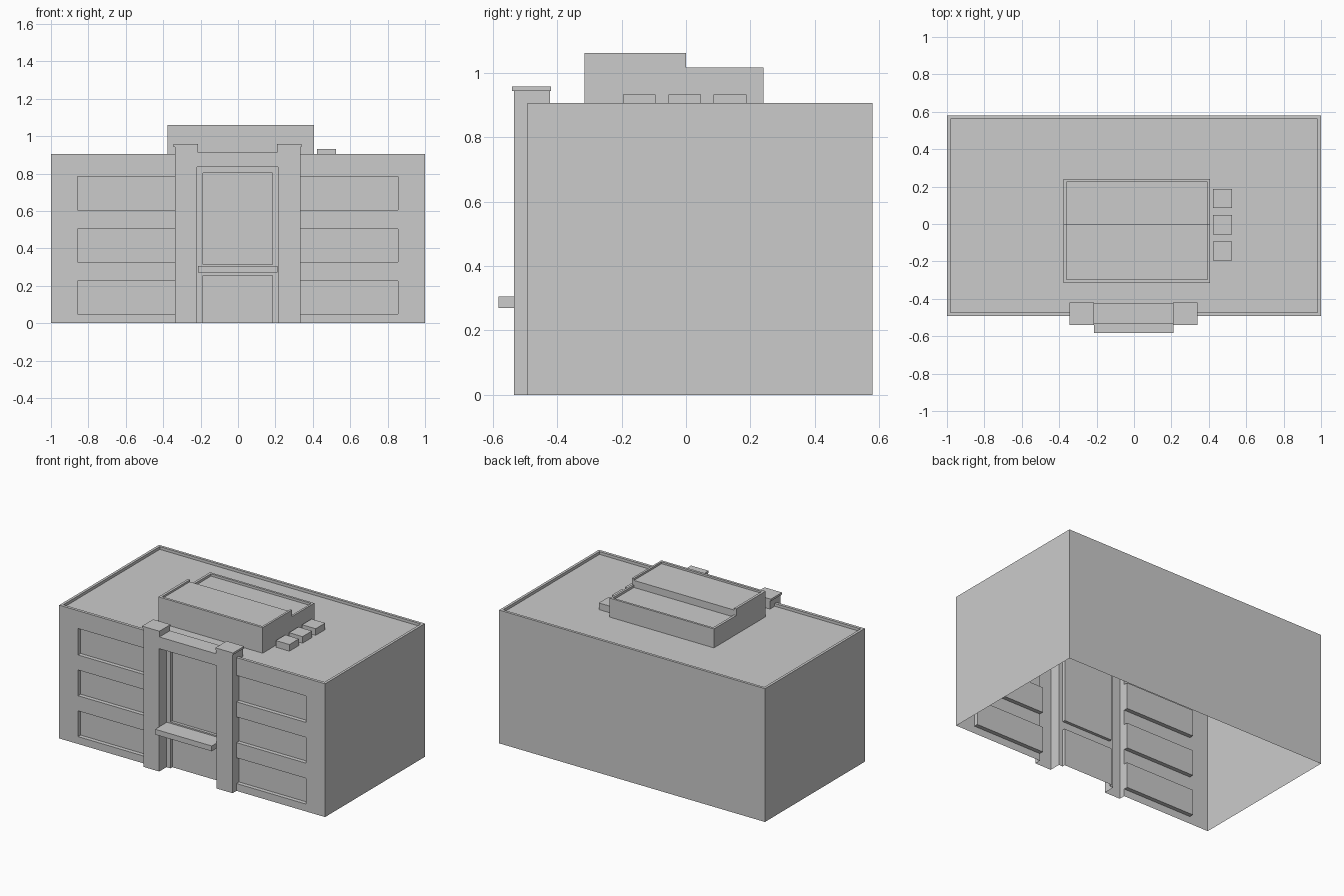
import bpy, bmesh

if "Cube" in bpy.data.objects:
    bpy.data.objects.remove(bpy.data.objects["Cube"])


def box(name, x0, x1, y0, y1, z0, z1):
    """Axis-aligned box given by its limits."""
    bm = bmesh.new()
    bmesh.ops.create_cube(bm, size=1)
    for v in bm.verts:
        v.co = (x1 if v.co.x > 0 else x0,
                y1 if v.co.y > 0 else y0,
                z1 if v.co.z > 0 else z0)
    me = bpy.data.meshes.new(name)
    bm.to_mesh(me)
    bm.free()
    ob = bpy.data.objects.new(name, me)
    bpy.context.collection.objects.link(ob)
    return ob


def combine(target, operation, *limits):
    """Boolean the target with a temporary box."""
    tool = box("helper", *limits)
    tool.hide_render = True
    mod = target.modifiers.new("bool", 'BOOLEAN')
    mod.operation = operation
    mod.solver = 'EXACT'
    mod.object = tool
    bpy.context.view_layer.objects.active = target
    bpy.ops.object.modifier_apply(modifier=mod.name)
    bpy.data.objects.remove(tool, do_unlink=True)


def cut(target, *limits):
    combine(target, 'DIFFERENCE', *limits)


def add(target, *limits):
    combine(target, 'UNION', *limits)


def open_bottom(ob, z):
    """Remove the faces lying on the given base height."""
    bm = bmesh.new()
    bm.from_mesh(ob.data)
    faces = [f for f in bm.faces if all(abs(v.co.z - z) < 1e-4 for v in f.verts)]
    bmesh.ops.delete(bm, geom=faces, context='FACES')
    bm.to_mesh(ob.data)
    bm.free()


ROOF = 0.887

# main block with sunken roof behind a thin parapet
body = box("building_shell", -1, 1, -0.493, 0.58, 0, 0.906)
cut(body, -0.982, 0.982, -0.473, 0.562, ROOF, 1.2)

# recessed window bands, three storeys on both sides
for z0, z1 in ((0.05, 0.225), (0.328, 0.503), (0.605, 0.785)):
    for x0, x1 in ((-0.858, -0.32), (0.32, 0.856)):
        cut(body, x0, x1, -0.7, -0.465, z0, z1)

# entrance portal: two pillars and a lower beam between them
add(body, -0.336, 0.334, -0.535, -0.422, 0, 0.945)
cut(body, -0.216, 0.211, -0.7, -0.3, 0.915, 1.2)
cut(body, -0.218, 0.213, -0.7, -0.457, -0.1, 0.835)

# door and tall window set into the portal
cut(body, -0.188, 0.184, -0.7, -0.437, -0.1, 0.256)
cut(body, -0.188, 0.184, -0.7, -0.437, 0.315, 0.803)
open_bottom(body, 0)

# canopy over the door
box("entrance_canopy", -0.215, 0.21, -0.582, -0.457, 0.27, 0.306)

# pillar caps
for side, x0, x1 in (("left", -0.344, -0.213), ("right", 0.208, 0.34)):
    box("pillar_cap_" + side, x0, x1, -0.54, -0.42, 0.943, 0.957)

# stepped rooftop house with rims
house = box("rooftop_house", -0.378, 0.406, -0.315, 0.24, ROOF, 1.061)
cut(house, -0.6, 0.6, 0, 0.5, 1.016, 1.3)
cut(house, -0.361, 0.392, -0.298, 0.1, 1.048, 1.3)
cut(house, -0.361, 0.392, -0.001, 0.225, 1.0, 1.3)
open_bottom(house, ROOF)

# row of rooftop vents
for i in range(3):
    y = -0.145 + i * 0.141
    vent = box("roof_vent_%d" % (i + 1), 0.422, 0.524, y - 0.051, y + 0.051, ROOF, 0.932)
    open_bottom(vent, ROOF)
